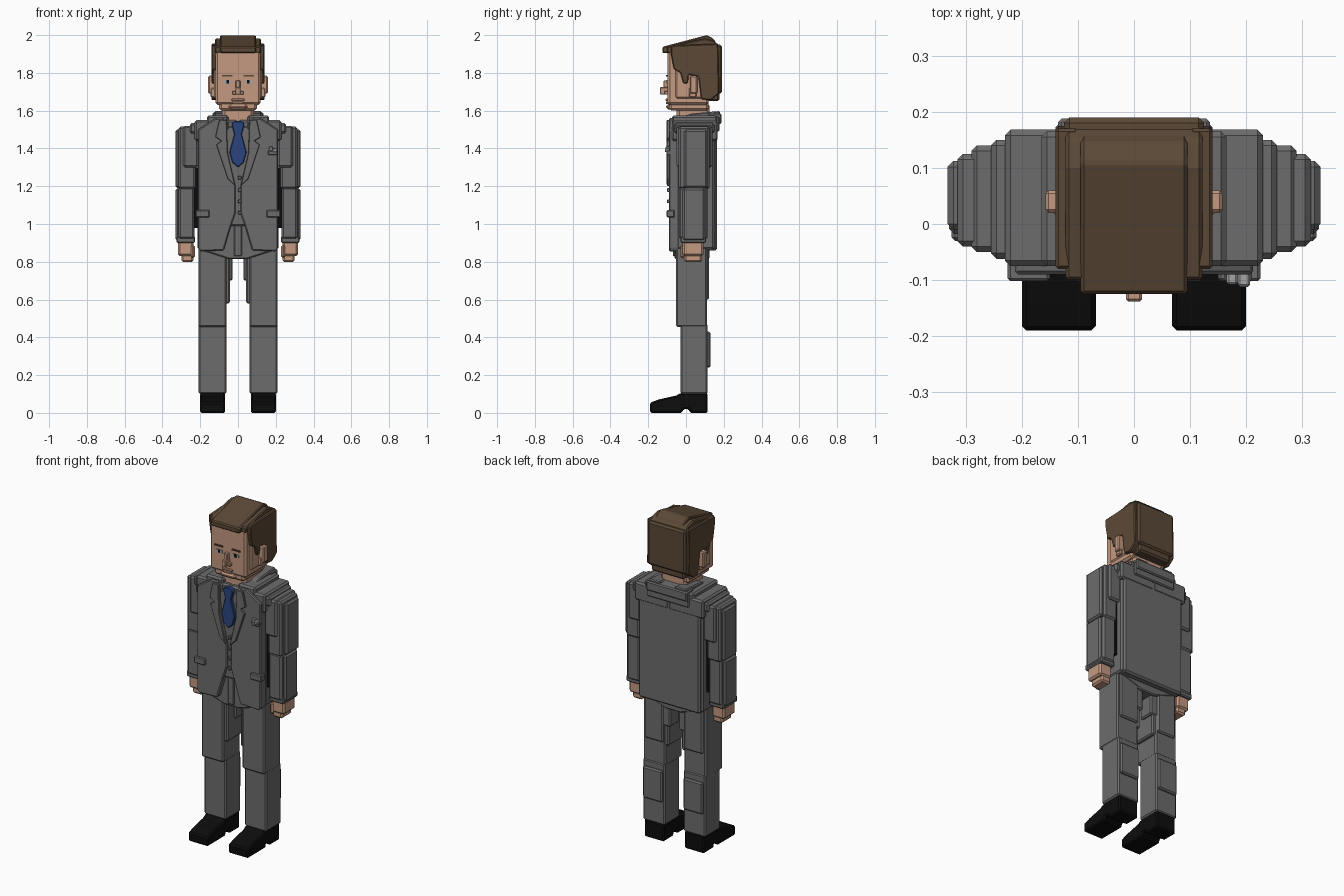
import bpy, bmesh


def material(name, r, g, b):
    m = bpy.data.materials.new(name)
    m.diffuse_color = (r, g, b, 1)
    return m


SUIT = material("suit grey", 0.15, 0.15, 0.15)
SKIN = material("skin", 0.55, 0.32, 0.22)
HAIR = material("brown hair", 0.105, 0.066, 0.038)
TIE = material("blue", 0.025, 0.06, 0.21)
BLACK = material("black", 0.004, 0.004, 0.004)
PALE = material("pale grey", 0.38, 0.37, 0.37)


def finish(name, bm, mat, mirror, bevel):
    bmesh.ops.recalc_face_normals(bm, faces=bm.faces)
    me = bpy.data.meshes.new(name)
    bm.to_mesh(me)
    bm.free()
    me.materials.append(mat)
    ob = bpy.data.objects.new(name, me)
    bpy.context.collection.objects.link(ob)
    if mirror:
        mod = ob.modifiers.new("mirror", 'MIRROR')
        mod.use_mirror_merge = False
    if bevel:
        mod = ob.modifiers.new("chamfer", 'BEVEL')
        mod.width = bevel
        mod.segments = 1
    return ob


def boxes(name, mat, items, mirror=False, bevel=0.006):
    """One object from boxes given as (x0, x1, y0, y1, z0, z1)."""
    bm = bmesh.new()
    for x0, x1, y0, y1, z0, z1 in items:
        for v in bmesh.ops.create_cube(bm, size=1)["verts"]:
            v.co = (x0 if v.co.x < 0 else x1,
                    y0 if v.co.y < 0 else y1,
                    z0 if v.co.z < 0 else z1)
    return finish(name, bm, mat, mirror, bevel)


def prism(name, mat, profile, axis, a, b, mirror=False, bevel=0.006):
    """Extrude a profile: axis 'x' takes (y, z) points, axis 'y' takes (x, z)."""
    bm = bmesh.new()
    rings = []
    for d in (a, b):
        rings.append([bm.verts.new((d, u, w) if axis == 'x' else (u, d, w))
                      for u, w in profile])
    n = len(profile)
    bm.faces.new(rings[0])
    bm.faces.new(rings[1][::-1])
    for i in range(n):
        j = (i + 1) % n
        bm.faces.new((rings[0][i], rings[0][j], rings[1][j], rings[1][i]))
    return finish(name, bm, mat, mirror, bevel)


# shoes: low toe, arch notch under the instep
prism("shoe", BLACK, [(-0.19, 0), (-0.02, 0), (-0.015, 0.02), (0.015, 0.02), (0.02, 0),
                      (0.115, 0), (0.115, 0.105), (-0.03, 0.105), (-0.05, 0.092),
                      (-0.14, 0.072), (-0.19, 0.055)], 'x', 0.068, 0.2, True, 0.008)

# trousers
boxes("lower_trouser_leg", SUIT, [(0.062, 0.208, -0.028, 0.115, 0.1, 0.47),
                                  (0.07, 0.2, -0.02, 0.13, 0.24, 0.43)], True, 0.008)
boxes("upper_trouser_leg", SUIT, [(0.062, 0.21, -0.052, 0.11, 0.455, 0.9),
                                  (0.042, 0.20, -0.04, 0.105, 0.58, 0.9),
                                  (0.07, 0.195, -0.04, 0.122, 0.6, 0.9),
                                  (0.028, 0.10, 0.02, 0.112, 0.7, 0.9)], True, 0.008)
prism("trouser_seat", SUIT, [(-0.19, 0.86), (-0.05, 0.815), (0.05, 0.815), (0.19, 0.86),
                             (0.19, 1.0), (-0.19, 1.0)], 'y', -0.06, 0.125)
boxes("trouser_fly", SUIT, [(-0.02, 0.02, -0.07, -0.05, 0.83, 1.02)], bevel=0.004)

# jacket body, waistcoat and skirt
boxes("jacket_body", SUIT, [(-0.215, 0.215, -0.05, 0.15, 0.865, 1.53),
                            (-0.205, 0.205, 0.0, 0.165, 0.86, 1.53)], bevel=0.01)
boxes("waistcoat", SUIT, [(-0.09, 0.09, -0.078, -0.03, 0.99, 1.52)], bevel=0.008)
prism("jacket_front", SUIT, [(0.075, 0.86), (0.2, 0.855), (0.212, 0.87), (0.212, 1.5),
                             (0.12, 1.56), (0.075, 1.56), (0.05, 1.35), (0.012, 1.2),
                             (0.012, 1.06), (0.04, 0.98)], 'y', -0.09, -0.03, True, 0.006)
prism("lapel", SUIT, [(0.014, 1.2), (0.055, 1.24), (0.115, 1.42), (0.09, 1.44),
                      (0.12, 1.46), (0.1, 1.55), (0.06, 1.55), (0.055, 1.38)],
      'y', -0.102, -0.08, True, 0.003)
boxes("pocket_flap", SUIT, [(0.15, 0.225, -0.102, -0.06, 1.035, 1.075)], True, 0.005)
boxes("breast_pocket", SUIT, [(0.16, 0.21, -0.104, -0.08, 1.365, 1.39)], bevel=0.004)
boxes("pocket_square", PALE, [(0.165, 0.185, -0.108, -0.085, 1.385, 1.41),
                              (0.185, 0.207, -0.112, -0.085, 1.38, 1.40)], bevel=0.004)
boxes("button", SUIT, [(0.0, 0.018, -0.1, -0.07, z, z + 0.02)
                       for z in (1.05, 1.11, 1.17, 1.235)], bevel=0.003)

# shoulders step up towards the neck
boxes("shoulder", SUIT, [(0.0, 0.255, -0.062, 0.15, 1.48, 1.535),
                         (0.0, 0.23, -0.075, 0.168, 1.44, 1.55),
                         (0.05, 0.165, -0.075, 0.165, 1.5, 1.575)], True, 0.01)
boxes("back_yoke", SUIT, [(-0.14, 0.14, 0.12, 0.178, 1.49, 1.57)], bevel=0.006)
prism("collar_side", SUIT, [(-0.085, 1.5), (-0.085, 1.545), (0.03, 1.585), (0.18, 1.598),
                            (0.18, 1.53)], 'x', 0.05, 0.125, True, 0.006)
prism("collar_back", SUIT, [(0.12, 1.52), (0.12, 1.59), (0.188, 1.585), (0.188, 1.53)],
      'x', -0.135, 0.135)

# tie
prism("tie", TIE, [(0, 1.3), (0.03, 1.325), (0.045, 1.38), (0.02, 1.475), (0.034, 1.53),
                   (0.02, 1.545), (-0.02, 1.545), (-0.034, 1.53), (-0.02, 1.475),
                   (-0.045, 1.38), (-0.03, 1.325)], 'y', -0.097, -0.07, False, 0.004)

# sleeves with a dark gap next to the body
boxes("upper_sleeve", SUIT, [(0.225, 0.315, -0.04, 0.125, 1.185, 1.515),
                             (0.25, 0.332, -0.01, 0.112, 1.19, 1.5),
                             (0.21, 0.29, -0.05, 0.14, 1.3, 1.52)], True, 0.01)
boxes("lower_sleeve", SUIT, [(0.23, 0.315, -0.038, 0.115, 0.92, 1.195),
                             (0.24, 0.33, -0.018, 0.1, 0.91, 1.19)], True, 0.01)
boxes("sleeve_cuff", SUIT, [(0.228, 0.325, -0.03, 0.107, 0.9, 0.935)], True, 0.006)
boxes("sleeve_gap", BLACK, [(0.21, 0.235, -0.03, 0.11, 0.98, 1.3)], True, 0)

# hands
boxes("hand", SKIN, [(0.235, 0.318, -0.018, 0.092, 0.83, 0.91),
                     (0.235, 0.3, -0.01, 0.085, 0.798, 0.84),
                     (0.228, 0.25, -0.03, 0.02, 0.82, 0.89)], True, 0.01)

# neck and head
boxes("neck", SKIN, [(-0.085, 0.085, -0.05, 0.125, 1.5, 1.64)], bevel=0.015)
boxes("head", SKIN, [(-0.12, 0.12, -0.098, 0.12, 1.63, 1.93),
                     (-0.127, 0.127, -0.06, 0.12, 1.66, 1.9),
                     (-0.1, 0.1, -0.09, 0.12, 1.6, 1.66),
                     (-0.05, 0.05, -0.105, 0.0, 1.605, 1.635)], bevel=0.012)
boxes("ear", SKIN, [(0.12, 0.158, 0.02, 0.06, 1.69, 1.785),
                    (0.12, 0.145, 0.015, 0.055, 1.67, 1.72)], True, 0.006)
boxes("nose", SKIN, [(-0.014, 0.014, -0.138, -0.09, 1.685, 1.725),
                     (-0.012, 0.012, -0.12, -0.09, 1.72, 1.76),
                     (-0.03, 0.03, -0.115, -0.09, 1.685, 1.705)], bevel=0.004)
boxes("lips", SKIN, [(-0.034, 0.034, -0.108, -0.09, 1.652, 1.664),
                     (-0.028, 0.028, -0.106, -0.09, 1.636, 1.648)], bevel=0.002)
boxes("eye", PALE, [(0.035, 0.075, -0.102, -0.096, 1.744, 1.762)], True, 0)
boxes("pupil", BLACK, [(0.047, 0.061, -0.104, -0.097, 1.744, 1.762)], True, 0)
boxes("eyebrow", HAIR, [(0.03, 0.085, -0.105, -0.096, 1.782, 1.79)], True, 0)

# hair: sloped crown, stepped sides, nape and sideburns
prism("hair_crown", HAIR, [(-0.125, 1.905), (-0.125, 1.938), (0.11, 2.0), (0.145, 1.982),
                           (0.165, 1.95), (0.165, 1.9)], 'x', -0.095, 0.095, False, 0.006)
prism("hair_upper", HAIR, [(-0.1, 1.905), (-0.1, 1.94), (0.1, 1.982), (0.15, 1.97),
                           (0.178, 1.94), (0.178, 1.9)], 'x', -0.122, 0.122, False, 0.006)
prism("hair_side", HAIR, [(-0.08, 1.9), (-0.08, 1.945), (0.17, 1.955), (0.175, 1.69),
                          (0.13, 1.655), (0.08, 1.66), (0.065, 1.78), (0.015, 1.79),
                          (0.01, 1.745), (-0.015, 1.745), (-0.03, 1.8), (-0.065, 1.82)],
      'x', 0.1, 0.14, True, 0.005)
boxes("hair_back", HAIR, [(-0.125, 0.125, 0.1, 0.19, 1.69, 1.95),
                          (-0.11, 0.11, 0.1, 0.178, 1.65, 1.72)], bevel=0.01)
